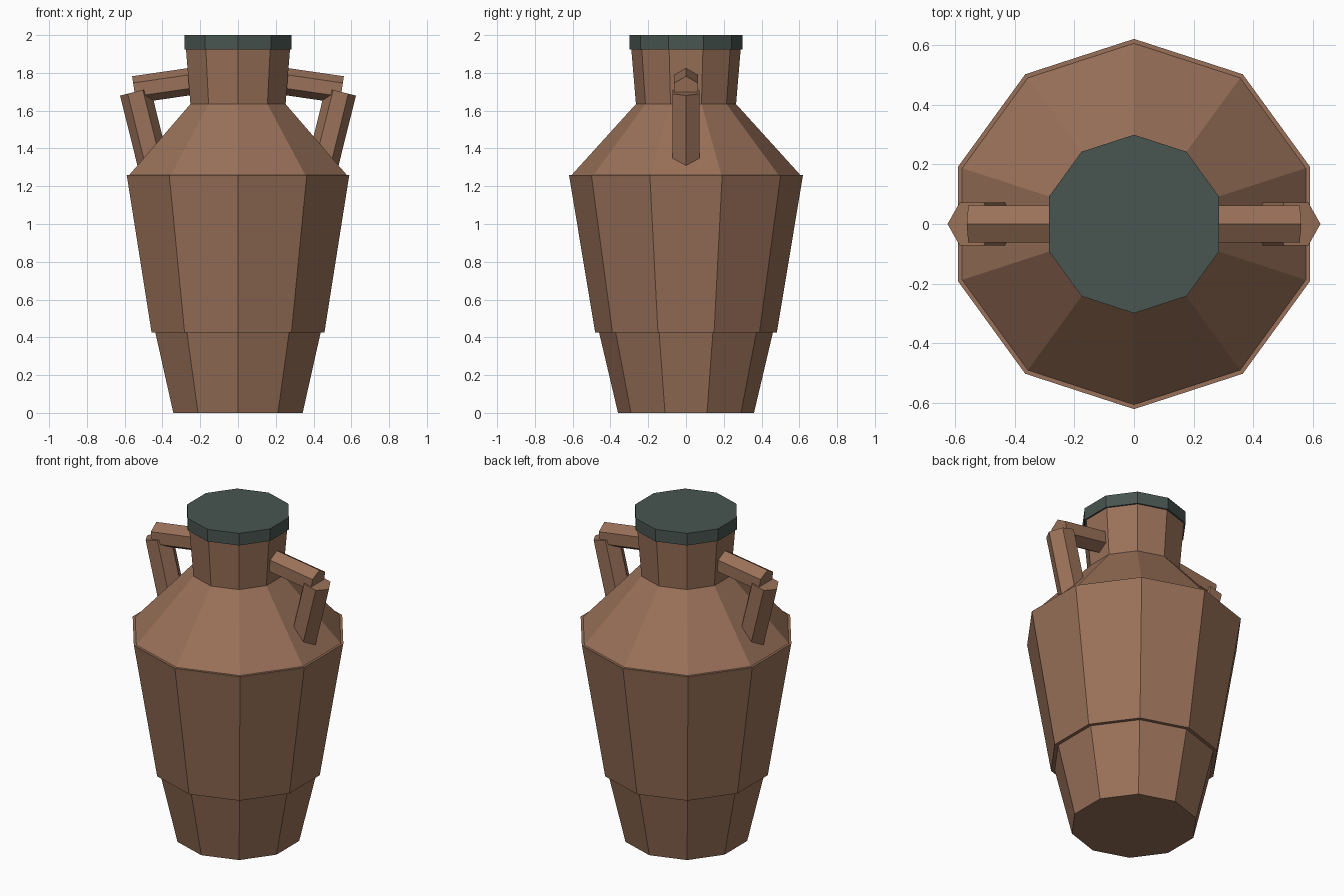
import bpy, bmesh, math
from mathutils import Vector

if "Cube" in bpy.data.objects:
    bpy.data.objects.remove(bpy.data.objects["Cube"])


def material(name, rgb):
    m = bpy.data.materials.new(name)
    m.diffuse_color = (*rgb, 1)
    m.use_nodes = True
    m.node_tree.nodes["Principled BSDF"].inputs["Base Color"].default_value = m.diffuse_color
    return m


clay = material("clay", (0.32, 0.165, 0.10))
slate = material("slate", (0.065, 0.09, 0.082))


def loft(name, rings, mat):
    """Closed solid through a list of equal-length point rings."""
    bm = bmesh.new()
    loops = [[bm.verts.new(p) for p in ring] for ring in rings]
    n = len(loops[0])
    for a, b in zip(loops, loops[1:]):
        for i in range(n):
            j = (i + 1) % n
            bm.faces.new((a[i], a[j], b[j], b[i]))
    bm.faces.new(loops[0])
    bm.faces.new(loops[-1])
    bmesh.ops.recalc_face_normals(bm, faces=bm.faces)
    mesh = bpy.data.meshes.new(name)
    bm.to_mesh(mesh)
    bm.free()
    mesh.materials.append(mat)
    obj = bpy.data.objects.new(name, mesh)
    bpy.context.collection.objects.link(obj)
    return obj


def ten_sided(name, profile, mat):
    """Ten-sided turned shape, corners on the y axis."""
    angles = [math.radians(90 + 36 * i) for i in range(10)]
    return loft(name, [[(r * math.cos(a), r * math.sin(a), z) for a in angles]
                       for r, z in profile], mat)


def hex_bar(name, start, end, radius, mat):
    """Six-sided bar in the xz plane with a corner ridge in that plane."""
    start, end = Vector(start), Vector(end)
    side = Vector((0, 1, 0))
    up = (end - start).normalized().cross(side)
    angles = [math.radians(60 * i) for i in range(6)]
    return loft(name, [[p + radius * (up * math.cos(a) + side * math.sin(a)) for a in angles]
                       for p in (start, end)], mat)


# Vessel: foot, stepped body, rim, shoulder and neck
ten_sided("vessel", [(0.36, 0), (0.46, 0.425), (0.481, 0.425), (0.617, 1.245),
                     (0.62, 1.26), (0.605, 1.26), (0.265, 1.635), (0.29, 1.93)], clay)

# Lid
ten_sided("lid", [(0.299, 1.925), (0.299, 2.0)], slate)

# Handles, mirrored left and right
for label, s in (("left", -1), ("right", 1)):
    hex_bar(label + "_handle_top", (s * 0.22, 0, 1.759), (s * 0.55, 0, 1.711), 0.072, clay)
    hex_bar(label + "_handle_drop", (s * 0.544, 0, 1.70), (s * 0.447, 0, 1.31), 0.083, clay)
